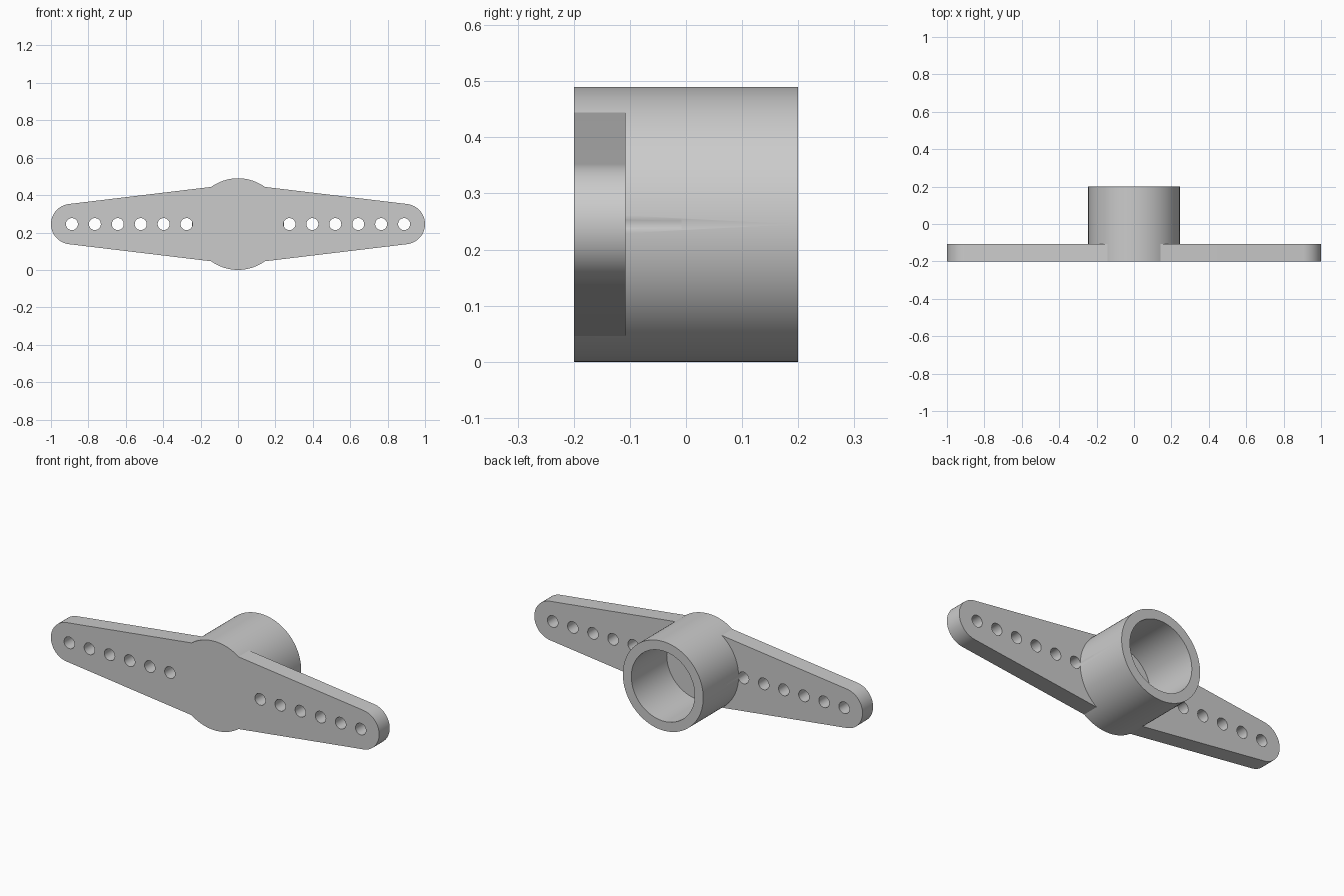
import bpy, bmesh
from math import cos, sin, pi, radians, acos

if "Cube" in bpy.data.objects:
    bpy.data.objects.remove(bpy.data.objects["Cube"])

MID = 0.245                    # height of the hub axis, also the hub radius
FRONT, ARM_BACK, HUB_BACK = -0.2, -0.108, 0.2
TIP_R = 0.108
TIP_X = 1 - TIP_R

grey = bpy.data.materials.new("plain grey")
grey.use_nodes = True
colour = (0.6, 0.6, 0.6, 1)
grey.diffuse_color = colour
grey.node_tree.nodes["Principled BSDF"].inputs["Base Color"].default_value = colour


def arc(cx, radius, start, end, steps):
    return [(cx + radius * cos(start + (end - start) * i / steps),
             radius * sin(start + (end - start) * i / steps)) for i in range(steps + 1)]


def circle(cx, radius, steps):
    return arc(cx, radius, 0, 2 * pi, steps)[:-1]


def prism(name, outline, y0, y1):
    """Extrude an x-z outline, given about the hub axis, from y0 to y1."""
    bm = bmesh.new()
    face = bm.faces.new([bm.verts.new((x, y0, z + MID)) for x, z in outline])
    grown = bmesh.ops.extrude_face_region(bm, geom=[face])["geom"]
    verts = [v for v in grown if isinstance(v, bmesh.types.BMVert)]
    bmesh.ops.translate(bm, verts=verts, vec=(0, y1 - y0, 0))
    bmesh.ops.recalc_face_normals(bm, faces=bm.faces)
    mesh = bpy.data.meshes.new(name)
    bm.to_mesh(mesh)
    bm.free()
    mesh.materials.append(grey)
    obj = bpy.data.objects.new(name, mesh)
    bpy.context.collection.objects.link(obj)
    return obj


def combine(target, tool, operation):
    mod = target.modifiers.new(operation.lower(), "BOOLEAN")
    mod.operation, mod.solver, mod.object = operation, "EXACT", tool
    bpy.context.view_layer.objects.active = target
    bpy.ops.object.modifier_apply(modifier=mod.name)
    bpy.data.objects.remove(tool)


# Tapered double arm: rounded tips joined by tangent edges meeting at the middle
ROOT = 0.216
tangent = pi / 2 - acos(0.993)
right_tip = arc(TIP_X, TIP_R, -tangent, tangent, 32)
left_tip = [(-x, -z) for x, z in right_tip]
horn = prism("double_arm_horn", right_tip + [(0, ROOT)] + left_tip + [(0, -ROOT)],
             FRONT, ARM_BACK)

# Round hub through the arm, with a blind bore open at the back
combine(horn, prism("hub", circle(0, MID, 96), FRONT, HUB_BACK), "UNION")
combine(horn, prism("bore", circle(0, 0.193, 96), ARM_BACK, HUB_BACK + 0.1), "DIFFERENCE")

# Rows of linkage holes
for side in (-1, 1):
    for i in range(6):
        hole = prism("hole", circle(side * (0.275 + 0.1226 * i), 0.032, 32),
                     FRONT - 0.1, ARM_BACK + 0.1)
        combine(horn, hole, "DIFFERENCE")

bpy.ops.object.select_all(action="DESELECT")
horn.select_set(True)
bpy.context.view_layer.objects.active = horn
bpy.ops.object.shade_smooth_by_angle(angle=radians(20))
